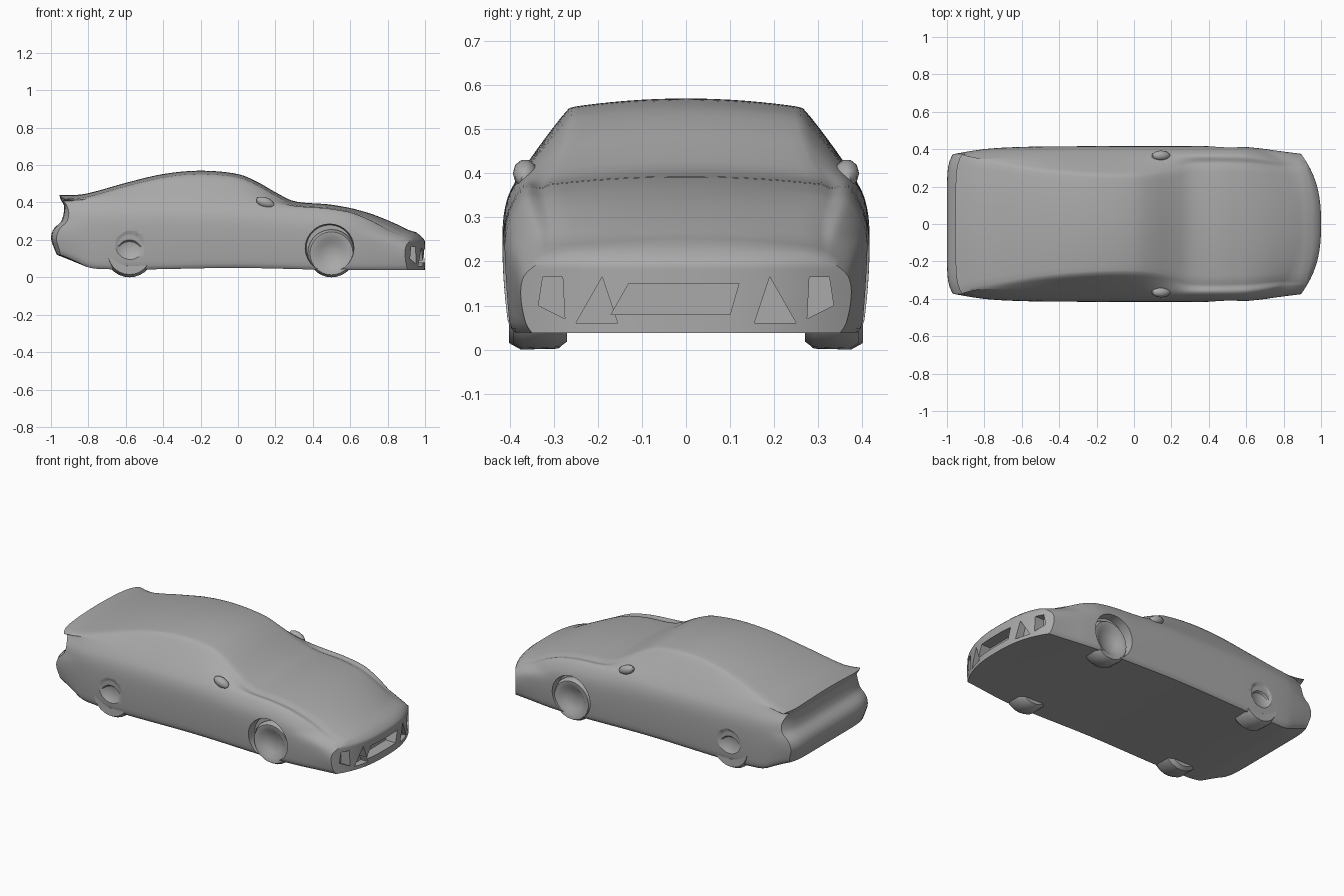
import bpy, bmesh, math
from mathutils import Matrix, Vector

if "Cube" in bpy.data.objects:
    bpy.data.objects.remove(bpy.data.objects["Cube"], do_unlink=True)

GREY = (0.4, 0.4, 0.4, 1)
paint = bpy.data.materials.new("plain grey")
paint.use_nodes = True
paint.diffuse_color = GREY
paint.node_tree.nodes["Principled BSDF"].inputs["Base Color"].default_value = GREY


def finish(bm, name, angle=35):
    """Turn a bmesh into a shaded object."""
    bmesh.ops.recalc_face_normals(bm, faces=bm.faces)
    mesh = bpy.data.meshes.new(name)
    bm.to_mesh(mesh)
    bm.free()
    mesh.materials.append(paint)
    obj = bpy.data.objects.new(name, mesh)
    bpy.context.collection.objects.link(obj)
    smooth(obj, angle)
    return obj


def smooth(obj, angle):
    bpy.ops.object.select_all(action="DESELECT")
    obj.select_set(True)
    bpy.context.view_layer.objects.active = obj
    bpy.ops.object.shade_smooth_by_angle(angle=math.radians(angle))


def curve(keys, t):
    """Smooth interpolation through (position, value) keys."""
    if t <= keys[0][0]:
        return keys[0][1]
    if t >= keys[-1][0]:
        return keys[-1][1]
    n = len(keys)
    slope = lambda i: ((keys[min(i + 1, n - 1)][1] - keys[max(i - 1, 0)][1])
                       / (keys[min(i + 1, n - 1)][0] - keys[max(i - 1, 0)][0]))
    i = max(k for k in range(n - 1) if keys[k][0] <= t)
    (a, p), (b, q) = keys[i], keys[i + 1]
    h, s = b - a, (t - a) / (b - a)
    return (p * (2*s**3 - 3*s*s + 1) + q * (3*s*s - 2*s**3)
            + h * (slope(i) * (s**3 - 2*s*s + s) + slope(i + 1) * (s**3 - s*s)))


# Long profiles of the body, from tail to nose
ROOF = [(-1, .44), (-.9, .44), (-.8, .45), (-.6, .505), (-.4, .552), (-.2, .57), (0, .552),
        (.1, .512), (.2, .455), (.3, .407), (.5, .388), (.7, .348), (.85, .3), (1, .24)]
SHOULDER = [(-1, .405), (-.6, .41), (0, .4), (.3, .375), (.5, .36), (.7, .32), (.85, .27), (1, .2)]
ROOF_WIDTH = [(-1, .365), (-.8, .335), (-.5, .285), (-.2, .26), (.05, .26), (.2, .285),
              (.3, .315), (.6, .315), (.85, .3), (1, .3)]
WIDTH = [(-1, .375), (-.9, .39), (-.7, .408), (-.4, .415), (.5, .415), (.7, .405), (.85, .39), (1, .375)]
FLOOR = [(-1, .12), (-.9, .085), (-.75, .045), (0, .05), (.5, .04), (1, .038)]
# How far the tail reaches at each height
TAIL = [(.1, -.96), (.16, -.985), (.21, -1), (.26, -.985), (.3, -.945), (.38, -.93), (.42, -.95), (.44, -.955)]


def section(x, w):
    """Half width and height of the side wall, for w from sill to roof edge."""
    floor, top, side = curve(FLOOR, x), curve(ROOF, x), curve(WIDTH, x)
    sh, crown = curve(SHOULDER, x), .018
    mid = floor + (sh - floor) * .52
    path = [(0, side - .025, floor), (.07, side - .012, floor + .02), (.35, side, mid),
            (.55, side - .008, floor + (sh - floor) * .8), (.72, side - .045, sh),
            (.95, curve(ROOF_WIDTH, x) + .008, top - crown - .008), (1, curve(ROOF_WIDTH, x) - .01, top - crown)]
    return (curve([(p[0], p[1]) for p in path], w), curve([(p[0], p[2]) for p in path], w))


def shape(u, v, w):
    """Bend a point of a unit box into the car body."""
    half, z = section(u, w)
    y = v * half
    if w > .95:
        z += .018 * (1 - v * v) * (w - .95) / .05
    nose = 1 - .06 * (abs(y) / .3) ** 2.6 - .06 * min(1, max(0, (z - .19) / .06)) ** 1.5
    tail = curve(TAIL, z) + .035 * (abs(y) / .38) ** 8
    x = u
    if u > .6:
        x = .6 + (u - .6) * (nose - .6) / .4
    elif u < -.8:
        x = -.8 + (u + .8) * (tail + .8) / -.2
    return Vector((x, y, z))


# Body shell: a gridded box bent into shape
NX, NY, NZ = 64, 20, 26
bm = bmesh.new()
points = {}


def vert(i, j, k):
    if (i, j, k) not in points:
        points[i, j, k] = bm.verts.new(shape(2 * i / NX - 1, 2 * j / NY - 1, k / NZ))
    return points[i, j, k]


def sheet(na, nb, place):
    for a in range(na):
        for b in range(nb):
            bm.faces.new([vert(*place(*c)) for c in ((a, b), (a + 1, b), (a + 1, b + 1), (a, b + 1))])


for end in (0, 1):
    sheet(NX, NY, lambda a, b: (a, b, end * NZ))
    sheet(NX, NZ, lambda a, b: (a, end * NY, b))
    sheet(NY, NZ, lambda a, b: (end * NX, a, b))
body = finish(bm, "body")


# Openings cut from the body
def cut(bm):
    tool = finish(bm, "cutter")
    tool.hide_render = True
    mod = body.modifiers.new("opening", "BOOLEAN")
    mod.operation, mod.solver, mod.object = "DIFFERENCE", "EXACT", tool
    bpy.context.view_layer.objects.active = body
    bpy.ops.object.modifier_apply(modifier=mod.name)
    bpy.data.objects.remove(tool, do_unlink=True)


def prism(outline, depth, matrix):
    """Extrude an outline in local xy by depth along local z."""
    bm = bmesh.new()
    face = bm.faces.new([bm.verts.new((a, b, 0)) for a, b in outline])
    new = bmesh.ops.extrude_face_region(bm, geom=[face])["geom"]
    bmesh.ops.translate(bm, verts=[g for g in new if isinstance(g, bmesh.types.BMVert)], vec=(0, 0, depth))
    bm.transform(matrix)
    return bm


def lathe(profile, matrix, steps=28):
    """Spin a (radius, height) profile about local z."""
    bm = bmesh.new()
    verts = [bm.verts.new((r, 0, h)) for r, h in profile]
    edges = [bm.edges.new(pair) for pair in zip(verts, verts[1:])]
    bmesh.ops.spin(bm, geom=verts + edges, axis=(0, 0, 1), cent=(0, 0, 0), angle=math.tau, steps=steps)
    bmesh.ops.remove_doubles(bm, verts=bm.verts, dist=.0005)
    bm.transform(matrix)
    return bm


def axle(x, z, side):
    return Matrix.Translation((x, 0, z)) @ Matrix.Rotation(-side * math.pi / 2, 4, "X")


FACE_FRONT = Matrix(((0, 0, 1, 0), (1, 0, 0, 0), (0, 1, 0, 0), (0, 0, 0, 1)))
cut(prism([(-.17, .08), (.1, .08), (.12, .15), (-.13, .15)], .2, Matrix.Translation((.93, 0, 0)) @ FACE_FRONT))
for side, name in ((1, "left"), (-1, "right")):
    cut(prism([(side * .155, .06), (side * .25, .06), (side * .19, .165)], .2,
              Matrix.Translation((.94, 0, 0)) @ FACE_FRONT))
    cut(prism([(side * .275, .07), (side * .335, .1), (side * .325, .165), (side * .28, .165)], .2,
              Matrix.Translation((.89, 0, 0)) @ FACE_FRONT))
    # Front arch is deep, rear arch only a shallow dish
    cut(lathe([(0, .36), (.125, .36), (.14, .5), (0, .5)], axle(.49, .155, side)))
    cut(lathe([(0, .385), (.05, .392), (.11, .43), (0, .43)], axle(-.58, .165, side)))

    # Wheels with dished hubs
    finish(lathe([(0, .27), (.11, .27), (.125, .29), (.128, .37), (.115, .393), (.085, .39),
                  (.06, .37), (0, .365)], axle(.5, .128, side)), name + "_front_wheel")
    finish(lathe([(0, .27), (.11, .27), (.128, .29), (.13, .375), (.115, .402), (.07, .4),
                  (.05, .375), (0, .37)], axle(-.58, .13, side)), name + "_rear_wheel")

    # Door mirror: a tapered wedge on the shoulder
    mirror = bmesh.new()
    bmesh.ops.create_icosphere(mirror, subdivisions=2, radius=1)
    for v in mirror.verts:
        v.co = Vector((.145 + .05 * v.co.x, side * (.365 + .028 * v.co.y), .4 + .03 * v.co.z - .012 * v.co.x))
    finish(mirror, name + "_mirror", 30)

smooth(body, 35)
